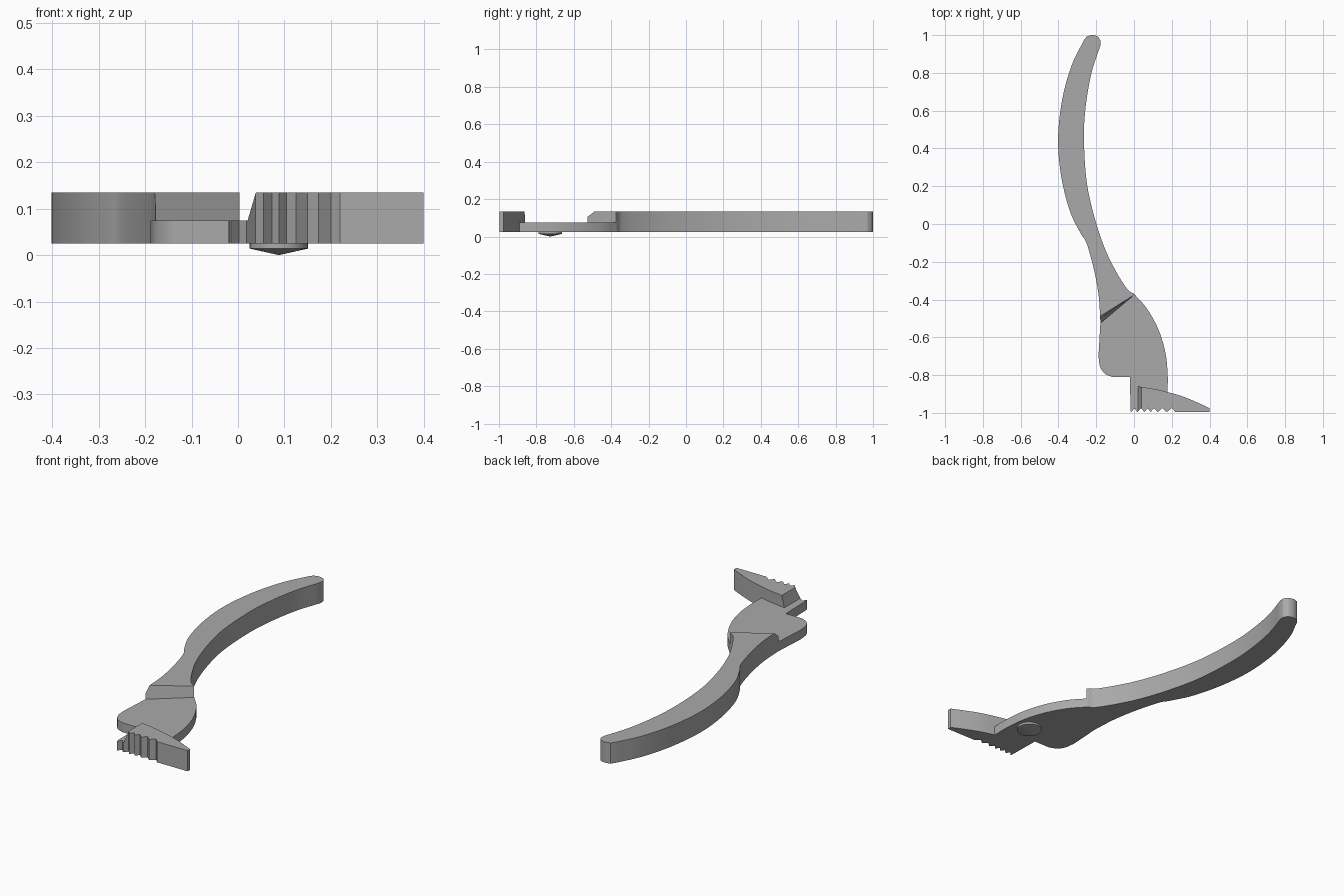
import bpy
import bmesh
from mathutils import Vector

old = bpy.data.objects.get("Cube")
if old:
    bpy.data.objects.remove(old)

steel = bpy.data.materials.new("grey steel")
steel.use_nodes = True
GREY = (0.4, 0.4, 0.4, 1)
steel.diffuse_color = GREY
steel.node_tree.nodes["Principled BSDF"].inputs["Base Color"].default_value = GREY

BASE, PLATE, TOP = 0.025, 0.075, 0.135


def smooth_path(points, steps=5):
    """Catmull-Rom curve through the points."""
    p = [Vector(q) for q in points]
    p = [2 * p[0] - p[1]] + p + [2 * p[-1] - p[-2]]
    out = []
    for a, b, c, d in zip(p, p[1:], p[2:], p[3:]):
        for i in range(steps):
            t = i / steps
            out.append(0.5 * (2 * b + (c - a) * t + (2 * a - 5 * b + 4 * c - d) * t**2
                              + (3 * b - a - 3 * c + d) * t**3))
    return [tuple(v) for v in out] + [tuple(points[-1])]


def prism(name, lower, upper, z0, z1):
    """Solid between two outlines with matching points."""
    bm = bmesh.new()
    lo = [bm.verts.new((x, y, z0)) for x, y in lower]
    hi = [bm.verts.new((x, y, z1)) for x, y in upper]
    bm.faces.new(lo)
    bm.faces.new(hi)
    for i in range(len(lo)):
        j = (i + 1) % len(lo)
        bm.faces.new((lo[i], lo[j], hi[j], hi[i]))
    bmesh.ops.recalc_face_normals(bm, faces=bm.faces)
    mesh = bpy.data.meshes.new(name)
    bm.to_mesh(mesh)
    bm.free()
    obj = bpy.data.objects.new(name, mesh)
    bpy.context.collection.objects.link(obj)
    mesh.materials.append(steel)
    return obj


def select_only(obj):
    bpy.ops.object.select_all(action='DESELECT')
    obj.select_set(True)
    bpy.context.view_layer.objects.active = obj


# Outline of the whole lever, starting at the heel of the head
left_edge = smooth_path([(-0.178, -0.525), (-0.18, -0.48), (-0.187, -0.38), (-0.21, -0.25),
                         (-0.25, -0.105), (-0.285, -0.045), (-0.34, 0.07), (-0.385, 0.25),
                         (-0.402, 0.45), (-0.38, 0.66), (-0.33, 0.84), (-0.264, 0.975)])
tip = smooth_path([(-0.25, 0.993), (-0.222, 1.0), (-0.192, 0.992), (-0.177, 0.97)], 3)
right_edge = smooth_path([(-0.178, 0.945), (-0.225, 0.8), (-0.256, 0.62), (-0.265, 0.45),
                          (-0.25, 0.22), (-0.205, 0.02), (-0.15, -0.14), (-0.09, -0.26),
                          (-0.035, -0.345), (0.0, -0.37)])
head_edge = smooth_path([(0.005, -0.375), (0.07, -0.45), (0.13, -0.56), (0.166, -0.68),
                         (0.178, -0.79), (0.178, -0.89)])
jaw_back = smooth_path([(0.19, -0.893), (0.25, -0.91), (0.32, -0.938), (0.4, -0.975)], 4)
teeth = [(0.4, -0.996), (0.22, -0.996)]
for valley, peak in [(0.2, 0.173), (0.15, 0.125), (0.105, 0.088), (0.073, 0.055),
                     (0.038, 0.018), (0.002, -0.015)]:
    teeth += [(valley, -0.975), (peak, -0.996)]
heel = [(-0.018, -0.99), (-0.022, -0.81)] + smooth_path(
    [(-0.115, -0.81), (-0.155, -0.792), (-0.18, -0.755), (-0.188, -0.7)], 4)
outline = left_edge + tip + right_edge + head_edge + jaw_back + teeth + heel
lever = prism("plier_lever", outline, outline, BASE, TOP)

# Cutter that lowers the head, leaving the twisted ramp and the slanted jaw side
jaw_root = smooth_path([(0.178, -0.89), (0.12, -0.876), (0.022, -0.86)], 4)
low = [(-0.363, -0.681), (0.012, -0.366), (0.3, -0.366), (0.3, -0.7)] + jaw_root + [
    (0.02, -1.1), (-0.363, -1.1)]
high = [(x, y) for x, y in low]
high[0] = (-0.363, -0.6)
high[-3] = (0.04, -0.863)
high[-2] = (0.038, -1.1)
cutter = prism("head_cutter", low, high, PLATE, TOP + 0.002)
cutter.hide_render = True
cut = lever.modifiers.new("lower_head", 'BOOLEAN')
cut.operation = 'DIFFERENCE'
cut.solver = 'EXACT'
cut.object = cutter
select_only(lever)
bpy.ops.object.modifier_apply(modifier=cut.name)
bpy.data.objects.remove(cutter)
bpy.ops.object.shade_smooth_by_angle(angle=0.35)

# Pivot rivet: short drum with a shallow cone underneath
bm = bmesh.new()
bmesh.ops.create_cone(bm, cap_ends=True, segments=32, radius1=0.063, radius2=0.063, depth=0.014)
bottom = min(bm.faces, key=lambda f: f.calc_center_median().z)
point = bmesh.ops.poke(bm, faces=[bottom])["verts"][0]
point.co.z -= 0.014
mesh = bpy.data.meshes.new("pivot_rivet")
bm.to_mesh(mesh)
bm.free()
mesh.materials.append(steel)
rivet = bpy.data.objects.new("pivot_rivet", mesh)
rivet.location = (0.088, -0.725, 0.021)
bpy.context.collection.objects.link(rivet)
select_only(rivet)
bpy.ops.object.shade_smooth_by_angle(angle=0.3)
